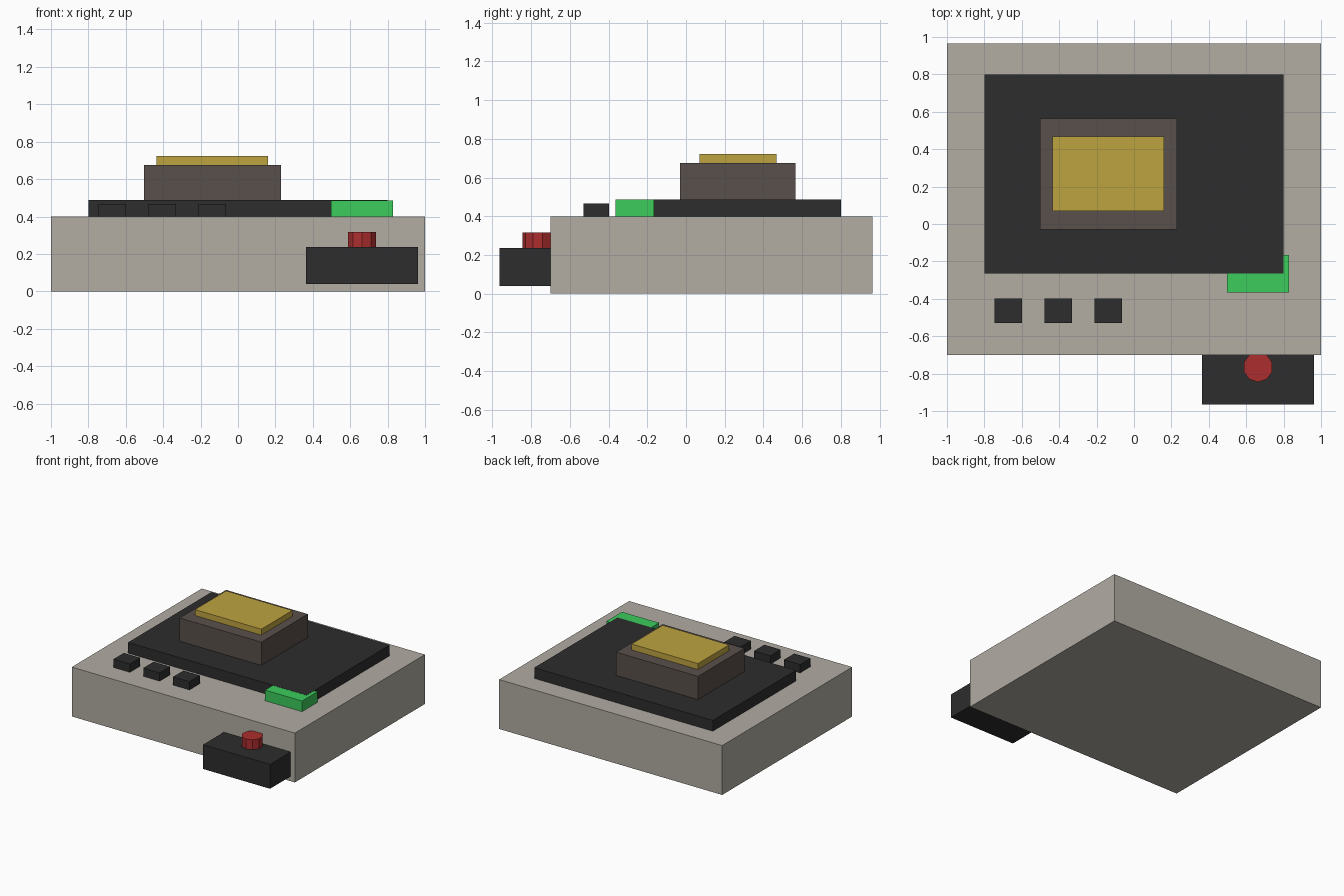
import bpy

cube = bpy.data.objects.get("Cube")
if cube:
    bpy.data.objects.remove(cube, do_unlink=True)


def material(name, rgb):
    mat = bpy.data.materials.new(name)
    mat.use_nodes = True
    color = (*rgb, 1)
    mat.diffuse_color = color
    mat.node_tree.nodes["Principled BSDF"].inputs["Base Color"].default_value = color
    return mat


stone = material("warm grey", (0.445, 0.418, 0.371))
black = material("charcoal", (0.026, 0.026, 0.026))
brown = material("dark brown", (0.102, 0.08, 0.07))
gold = material("gold", (0.515, 0.371, 0.051))
green = material("bright green", (0.045, 0.604, 0.107))
red = material("red", (0.413, 0.027, 0.027))


def box(name, x, y, z, mat):
    """Box spanning the given (low, high) range on each axis."""
    spans = (x, y, z)
    bpy.ops.mesh.primitive_cube_add(size=1, location=[(a + b) / 2 for a, b in spans])
    obj = bpy.context.object
    obj.name = name
    obj.scale = [b - a for a, b in spans]
    bpy.ops.object.transform_apply(location=False, rotation=False, scale=True)
    obj.data.materials.append(mat)
    return obj


# Main body and stacked parts
box("base", (-1, 1), (-0.7, 0.965), (0, 0.4), stone)
box("top_plate", (-0.8, 0.8), (-0.265, 0.8), (0.4, 0.487), black)
box("raised_block", (-0.503, 0.23), (-0.03, 0.565), (0.487, 0.675), brown)
box("gold_pad", (-0.435, 0.16), (0.07, 0.468), (0.675, 0.723), gold)

# Indicator overlaps the plate corner, just below its top
box("green_indicator", (0.497, 0.83), (-0.365, -0.165), (0.4, 0.486), green)

# Row of keys
for i in range(3):
    left = -0.745 + i * 0.267
    box(f"key_{i + 1}", (left, left + 0.147), (-0.53, -0.398), (0.4, 0.467), black)

# Front control box with its red button
box("control_box", (0.363, 0.963), (-0.965, -0.7), (0.04, 0.237), black)
bpy.ops.mesh.primitive_cylinder_add(vertices=10, radius=0.08, depth=0.08,
                                    location=(0.663, -0.765, 0.277))
button = bpy.context.object
button.name = "red_button"
button.data.materials.append(red)
